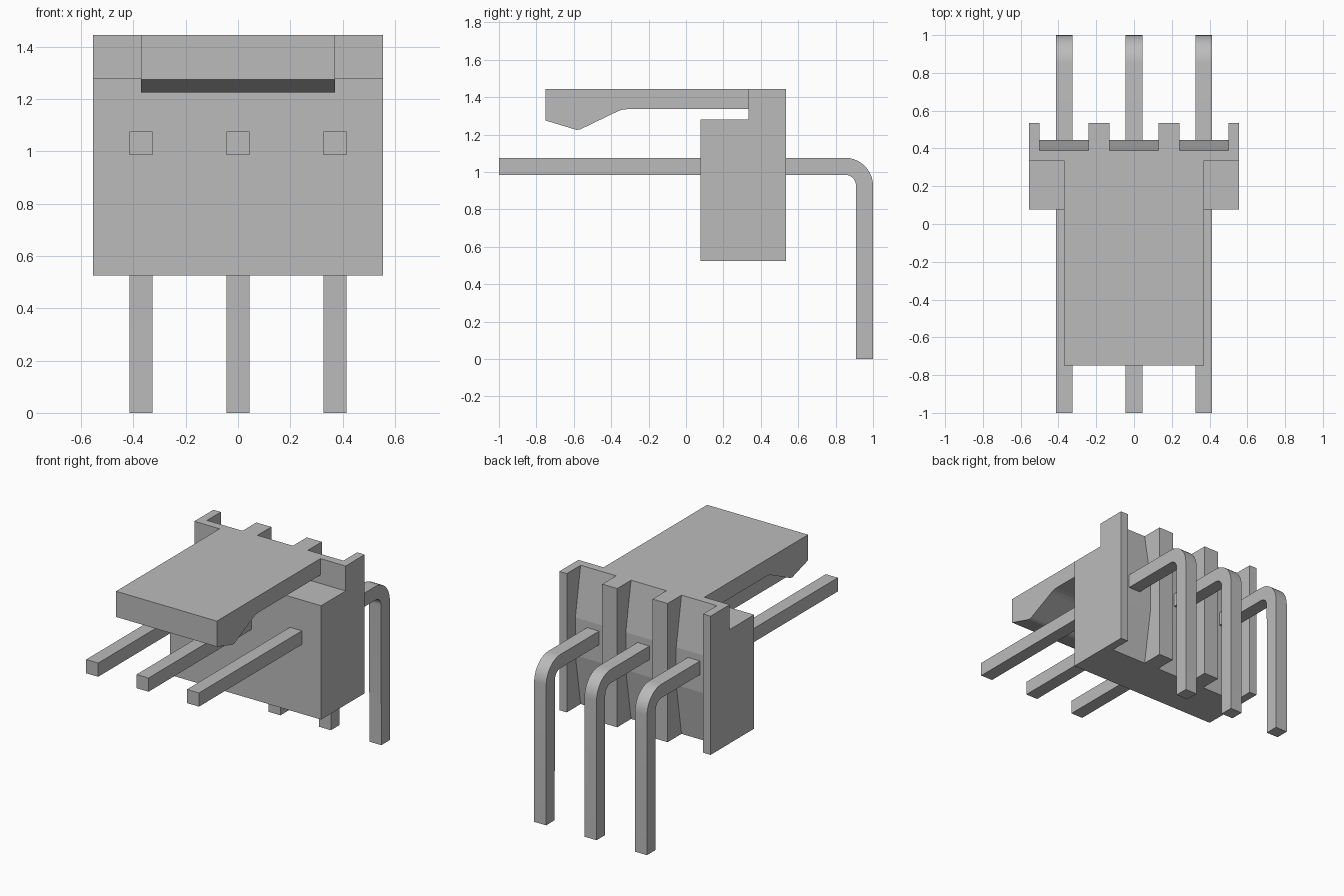
import bpy, bmesh, math

old = bpy.data.objects.get("Cube")
if old:
    bpy.data.objects.remove(old, do_unlink=True)

grey = bpy.data.materials.new("plain grey")
grey.use_nodes = True
grey.diffuse_color = (0.5, 0.5, 0.5, 1)
grey.node_tree.nodes["Principled BSDF"].inputs["Base Color"].default_value = (0.5, 0.5, 0.5, 1)


def extrude_x(name, profile, x0, x1):
    """Extrude a closed (y, z) profile from x0 to x1."""
    bm = bmesh.new()
    face = bm.faces.new([bm.verts.new((x0, y, z)) for y, z in profile])
    res = bmesh.ops.extrude_face_region(bm, geom=[face])
    verts = [g for g in res["geom"] if isinstance(g, bmesh.types.BMVert)]
    bmesh.ops.translate(bm, verts=verts, vec=(x1 - x0, 0, 0))
    bmesh.ops.recalc_face_normals(bm, faces=bm.faces)
    mesh = bpy.data.meshes.new(name)
    bm.to_mesh(mesh)
    bm.free()
    mesh.materials.append(grey)
    obj = bpy.data.objects.new(name, mesh)
    bpy.context.collection.objects.link(obj)
    return obj


def activate(obj):
    bpy.ops.object.select_all(action='DESELECT')
    obj.select_set(True)
    bpy.context.view_layer.objects.active = obj


def combine(target, tool, operation):
    """Apply a boolean and discard the tool object."""
    tool.hide_render = True
    mod = target.modifiers.new("boolean", 'BOOLEAN')
    mod.operation = operation
    mod.solver = 'EXACT'
    mod.object = tool
    activate(target)
    bpy.ops.object.modifier_apply(modifier=mod.name)
    bpy.data.objects.remove(tool, do_unlink=True)


def arc(cy, cz, r, a0, a1, n):
    return [(cy + r * math.cos(math.radians(a0 + (a1 - a0) * i / n)),
             cz + r * math.sin(math.radians(a0 + (a1 - a0) * i / n))) for i in range(n + 1)]


PITCH = 0.37
BOTTOM, TOP, BACK = 0.525, 1.445, 0.535

# Housing: stepped block with a raised back wall
housing = extrude_x("housing", [(0.078, BOTTOM), (BACK, BOTTOM), (BACK, TOP),
                                (0.335, TOP), (0.335, 1.28), (0.078, 1.28)], -0.555, 0.555)

# Latch: long tongue with a ramped hook, fused to the back wall
latch = extrude_x("latch", [(0.36, TOP), (-0.75, TOP), (-0.75, 1.275), (-0.585, 1.225),
                            (-0.565, 1.228), (-0.37, 1.322), (-0.345, 1.332),
                            (-0.315, 1.336), (0.36, 1.336)], -0.37, 0.37)
combine(housing, latch, 'UNION')

# Back slots: open top and bottom, with a floor that bulges around each pin
for i in (-1, 0, 1):
    x = i * PITCH
    slot = extrude_x("slot_cutter", [(0.7, BOTTOM - 0.1), (0.39, BOTTOM - 0.1), (0.39, BOTTOM),
                                     (0.445, 0.87), (0.445, 1.12), (0.39, TOP),
                                     (0.39, TOP + 0.1), (0.7, TOP + 0.1)], x - 0.13, x + 0.13)
    combine(housing, slot, 'DIFFERENCE')

# Bent pins: straight forward, rounded elbow down at the back
pin_profile = ([(-1, 0.985), (-1, 1.076)]
               + arc(0.85, 0.926, 0.15, 90, 0, 10)
               + [(1, 0), (0.91, 0)]
               + arc(0.85, 0.926, 0.059, 0, 90, 10))
pins = [extrude_x(f"pin_{side}", pin_profile, i * PITCH - 0.044, i * PITCH + 0.044)
        for i, side in ((-1, "right"), (0, "middle"), (1, "left"))]

# Smooth elbows, sharp corners elsewhere
for pin in pins:
    activate(pin)
    bpy.ops.object.shade_smooth_by_angle(angle=math.radians(25))
